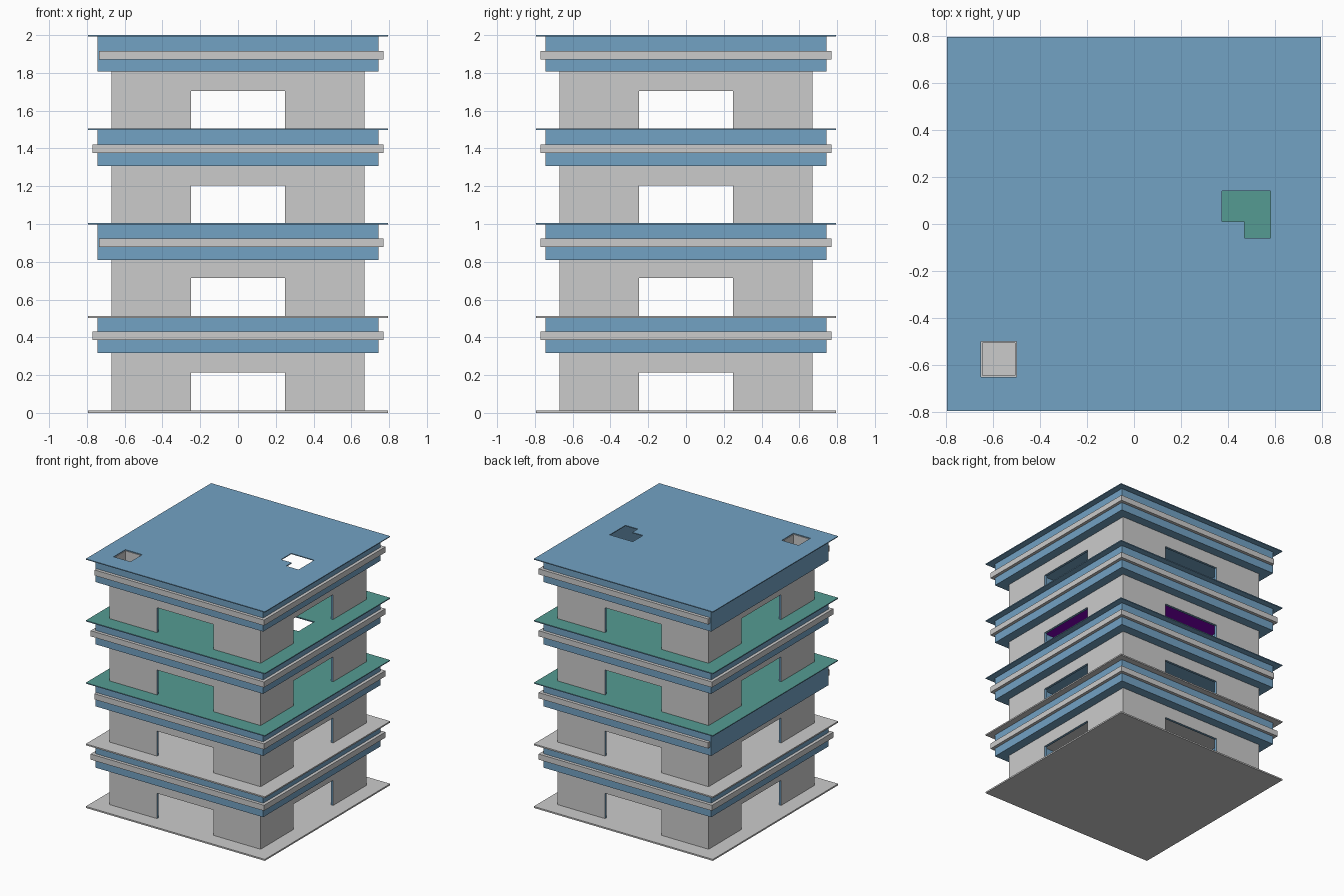
import bpy, bmesh
from mathutils import Vector

if "Cube" in bpy.data.objects:
    bpy.data.objects.remove(bpy.data.objects["Cube"])


def material(name, rgb):
    m = bpy.data.materials.new(name)
    m.diffuse_color = (*rgb, 1)
    m.use_nodes = True
    m.node_tree.nodes["Principled BSDF"].inputs["Base Color"].default_value = m.diffuse_color
    return m


BLUE = material("blue", (0.17, 0.36, 0.55))
GREEN = material("green", (0.09, 0.33, 0.29))
PURPLE = material("purple", (0.22, 0.0, 0.5))
GREY = material("grey", (0.8, 0.8, 0.8))


def cell_solid(name, xs, ys, zs, solid, paint):
    """Skin the kept cells of a box grid; paint(centre, normal) picks each face's material."""
    axes = (xs, ys, zs)

    def kept(i):
        if any(not 0 <= i[a] < len(axes[a]) - 1 for a in range(3)):
            return False
        return solid(*[(axes[a][i[a]] + axes[a][i[a] + 1]) / 2 for a in range(3)])

    bm, mats = bmesh.new(), []
    for i in [(x, y, z) for x in range(len(xs) - 1) for y in range(len(ys) - 1) for z in range(len(zs) - 1)]:
        if not kept(i):
            continue
        for a in range(3):
            b, c = (a + 1) % 3, (a + 2) % 3
            for s in (-1, 1):
                n = list(i)
                n[a] += s
                if kept(n):
                    continue
                quad = []
                for u, v in ((0, 0), (1, 0), (1, 1), (0, 1)):
                    p = [0, 0, 0]
                    p[a] = axes[a][i[a] + (s > 0)]
                    p[b] = axes[b][i[b] + u]
                    p[c] = axes[c][i[c] + v]
                    quad.append(bm.verts.new(p))
                f = bm.faces.new(quad if s > 0 else quad[::-1])
                normal = Vector((0, 0, 0))
                normal[a] = s
                m = paint(f.calc_center_median(), normal)
                if m not in mats:
                    mats.append(m)
                f.material_index = mats.index(m)
    bmesh.ops.remove_doubles(bm, verts=bm.verts, dist=1e-5)
    mesh = bpy.data.meshes.new(name)
    bm.to_mesh(mesh)
    bm.free()
    for m in mats:
        mesh.materials.append(m)
    ob = bpy.data.objects.new(name, mesh)
    bpy.context.collection.objects.link(ob)


def plain(m):
    return lambda c, n: m


def ring(inner):
    return lambda x, y, z: max(abs(x), abs(y)) > inner


# Floor slabs and roof: bottom, top, side, top and ceiling colours, holes
slabs = [
    ("ground_slab", 0.0, 0.012, GREY, GREY, GREY, False, False),
    ("first_slab", 0.503, 0.514, GREY, GREY, GREY, False, False),
    ("second_slab", 0.998, 1.005, BLUE, GREEN, BLUE, True, False),
    ("third_slab", 1.497, 1.505, BLUE, GREEN, PURPLE, True, True),
    ("roof_slab", 1.993, 2.0, BLUE, BLUE, BLUE, True, True),
]
for name, z0, z1, side, top, ceiling, shaft_hole, stair_hole in slabs:
    def solid(x, y, z, shaft_hole=shaft_hole, stair_hole=stair_hole):
        if shaft_hole and -0.65 < x < -0.5 and -0.65 < y < -0.5:
            return False
        in_stair = 0.375 < x < 0.58 and -0.06 < y < 0.14 and (x > 0.47 or y > 0.01)
        return not (stair_hole and in_stair)

    def paint(c, n, side=side, top=top, ceiling=ceiling):
        if n.z > 0:
            return top
        if n.z < 0 and max(abs(c.x), abs(c.y)) < 0.65:
            return ceiling
        return side

    cell_solid(name, [-0.795, -0.65, -0.5, 0.375, 0.47, 0.58, 0.65, 0.795],
               [-0.795, -0.65, -0.5, -0.06, 0.01, 0.14, 0.65, 0.795], [z0, z1], solid, paint)


def wall_paint(c, n):
    # grey outside, blue lining inside and in the openings
    return GREY if c.dot(n) > 0.66 and n.z == 0 else BLUE


# Storeys: walls with four openings, blue band, grey trim
storeys = [(0.215, 0.318, 0.385, 0.43), (0.715, 0.81, 0.877, 0.923),
           (1.205, 1.308, 1.375, 1.42), (1.705, 1.808, 1.872, 1.917)]
for k, (door_top, band_z, trim0, trim1) in enumerate(storeys):
    floor, ceil = slabs[k][2], slabs[k + 1][1]

    def wall_solid(x, y, z, door_top=door_top):
        opening = z < door_top and min(abs(x), abs(y)) < 0.25
        return max(abs(x), abs(y)) > 0.65 and not opening

    w = [-0.67, -0.65, -0.25, 0.25, 0.65, 0.67]
    cell_solid(f"walls_{k + 1}", w, w, [floor, door_top, ceil], wall_solid, wall_paint)

    b = [-0.745, -0.67, 0.67, 0.745]
    cell_solid(f"band_{k + 1}", b, b, [band_z, ceil], ring(0.67), plain(BLUE))

    # every second storey has no trim on the left side
    def trim_solid(x, y, z, open_left=k % 2 == 1):
        return max(abs(x), abs(y)) > 0.745 and not (open_left and x < -0.735)

    cell_solid(f"trim_{k + 1}", [-0.77, -0.745, -0.735, 0.745, 0.77], [-0.77, -0.745, 0.745, 0.77],
               [trim0, trim1], trim_solid, plain(GREY))

# Grey corner shaft under the square roof hole
s = [-0.65, -0.645, -0.505, -0.5]
cell_solid("corner_shaft", s, s, [0.514, 1.993],
           lambda x, y, z: max(abs(x + 0.575), abs(y + 0.575)) > 0.07, plain(GREY))
